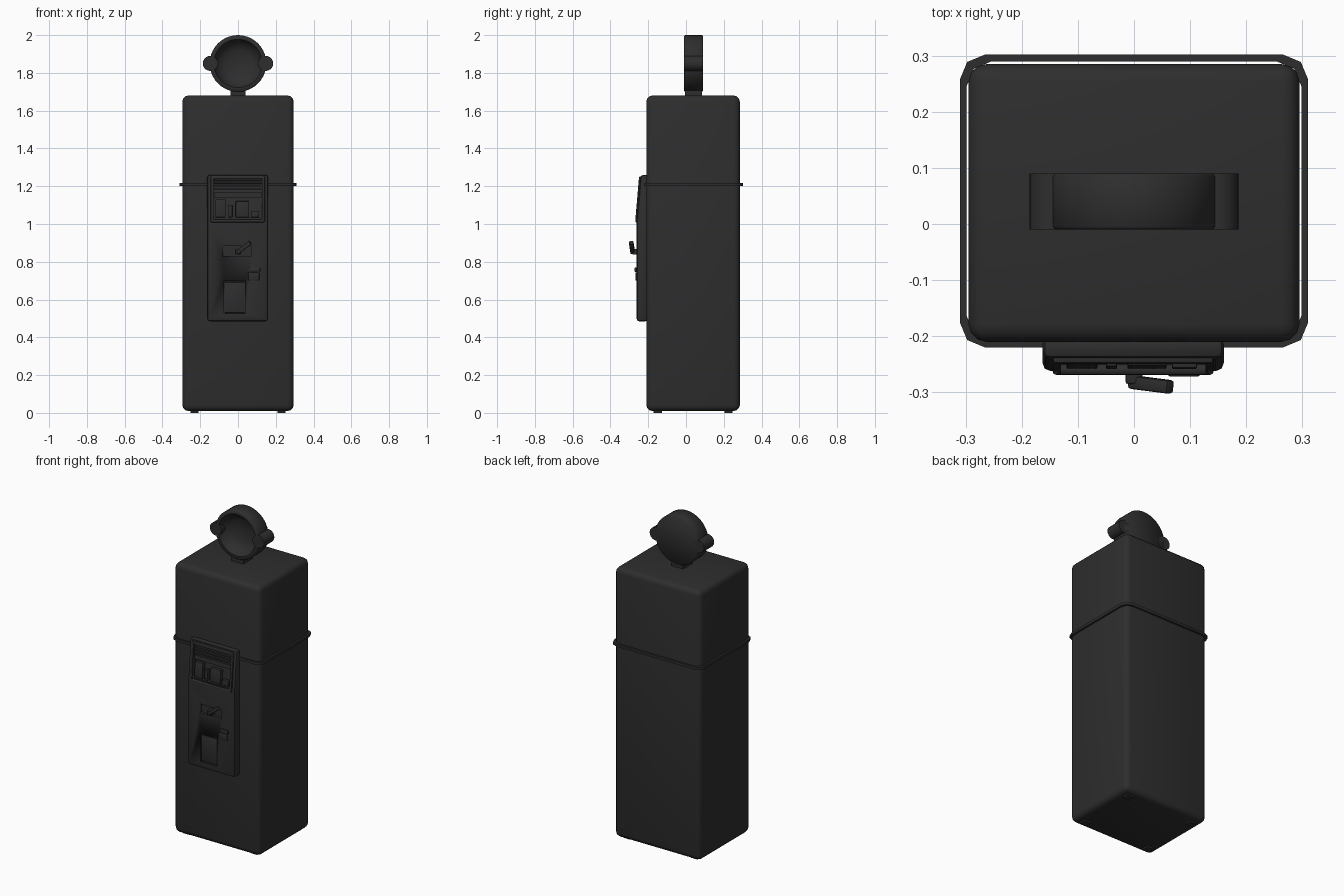
import bpy, bmesh, math
from mathutils import Matrix, Vector

if "Cube" in bpy.data.objects:
    bpy.data.objects.remove(bpy.data.objects["Cube"])

black = bpy.data.materials.new("charcoal_black")
black.use_nodes = True
COLOR = (0.027, 0.027, 0.027, 1)
black.diffuse_color = COLOR
black.node_tree.nodes["Principled BSDF"].inputs["Base Color"].default_value = COLOR

TILT = -0.085  # lean of the upper panel face


def finish(name, bm, bevel=0, segments=2, angle=40):
    if bevel:
        edges = [e for e in bm.edges if e.calc_face_angle(0) > 0.5]
        bmesh.ops.bevel(bm, geom=edges, offset=bevel, segments=segments,
                        affect='EDGES', profile=0.5, clamp_overlap=True)
    bmesh.ops.recalc_face_normals(bm, faces=bm.faces)
    mesh = bpy.data.meshes.new(name)
    bm.to_mesh(mesh)
    bm.free()
    mesh.materials.append(black)
    obj = bpy.data.objects.new(name, mesh)
    bpy.context.collection.objects.link(obj)
    bpy.ops.object.select_all(action='DESELECT')
    obj.select_set(True)
    bpy.context.view_layer.objects.active = obj
    bpy.ops.object.shade_smooth_by_angle(angle=math.radians(angle))
    return obj


def box(name, x, y, z, bevel=0, segments=2, rot=None):
    """Box from (min, max) ranges, optionally turned about its centre."""
    bm = bmesh.new()
    bmesh.ops.create_cube(bm, size=1)
    size = Vector([r[1] - r[0] for r in (x, y, z)])
    centre = Vector([(r[0] + r[1]) / 2 for r in (x, y, z)])
    bmesh.ops.transform(bm, matrix=Matrix.Diagonal(size).to_4x4(), verts=bm.verts)
    turn = rot if rot else Matrix.Identity(4)
    bmesh.ops.transform(bm, matrix=Matrix.Translation(centre) @ turn, verts=bm.verts)
    return finish(name, bm, bevel, segments)


def prism(name, profile, x, bevel=0):
    """Extrude a (y, z) profile across the x range."""
    bm = bmesh.new()
    face = bm.faces.new([bm.verts.new((x[0], y, z)) for y, z in profile])
    new = bmesh.ops.extrude_face_region(bm, geom=[face])["geom"]
    bmesh.ops.translate(bm, vec=(x[1] - x[0], 0, 0),
                        verts=[v for v in new if isinstance(v, bmesh.types.BMVert)])
    return finish(name, bm, bevel)


def cut(target, cutter):
    mod = target.modifiers.new("cut", 'BOOLEAN')
    mod.operation, mod.solver, mod.object = 'DIFFERENCE', 'EXACT', cutter
    cutter.hide_render = True
    bpy.ops.object.select_all(action='DESELECT')
    target.select_set(True)
    bpy.context.view_layer.objects.active = target
    bpy.ops.object.modifier_apply(modifier=mod.name)


def tilted(name, x, z, front, back, bevel=0):
    """Box lying along the leaning face; front and back are offsets from it."""
    y = -0.262 + 0.085 * ((z[0] + z[1]) / 2 - 1.0)
    return box(name, x, (y - front, y + back), z, bevel, 2, Matrix.Rotation(TILT, 4, 'X'))


# Cabinet and feet
box("cabinet", (-0.295, 0.295), (-0.21, 0.285), (0.01, 1.68), 0.032, 3)
for sx, side in ((-1, "right"), (1, "left")):
    for y, end in ((-0.15, "front"), (0.225, "back")):
        box(f"{end}_{side}_foot", (sx * 0.23 - 0.022, sx * 0.23 + 0.022),
            (y - 0.022, y + 0.022), (0, 0.025))


# Loop of trim standing just clear of the cabinet
def corner_loop(hx, hy, r):
    pts = []
    for sx, sy, start in ((1, 1, 0), (-1, 1, 90), (-1, -1, 180), (1, -1, 270)):
        for k in range(3):
            a = math.radians(start + k * 45)
            pts.append((sx * (hx - r) + r * math.cos(a),
                        0.041 + sy * (hy - r) + r * math.sin(a)))
    return pts


bm = bmesh.new()
rings = [[bm.verts.new((x, y, z)) for x, y in corner_loop(0.3045 + d, 0.255 + d, 0.045)]
         for d, z in ((-0.006, 1.202), (0.006, 1.202), (0.006, 1.218), (-0.006, 1.218))]
for i in range(4):
    a, b = rings[i], rings[(i + 1) % 4]
    for j in range(12):
        k = (j + 1) % 12
        bm.faces.new((a[j], a[k], b[k], b[j]))
finish("trim_band", bm, angle=60)

# Dish head: a drum with a hollow bowl in the front
bm = bmesh.new()
outline = [(0.0, 0.09), (0.146, 0.09), (0.15, 0.085), (0.15, -0.005), (0.146, -0.01),
           (0.128, -0.01), (0.122, 0.002), (0.105, 0.03), (0.07, 0.048), (0.0, 0.055)]
SIDES = 40
loops = []
for r, y in outline:
    n = SIDES if r else 1
    loops.append([bm.verts.new((r * math.cos(2 * math.pi * k / n), y,
                                1.85 + r * math.sin(2 * math.pi * k / n))) for k in range(n)])
for a, b in zip(loops, loops[1:]):
    for k in range(SIDES):
        quad = [a[k % len(a)], a[(k + 1) % len(a)], b[(k + 1) % len(b)], b[k % len(b)]]
        bm.faces.new(list(dict.fromkeys(quad)))
finish("dish_head", bm, angle=60)

# Rounded lugs either side of the head, and the neck
for sx, side in ((-1, "right"), (1, "left")):
    bm = bmesh.new()
    bmesh.ops.create_cone(bm, cap_ends=True, segments=20, radius1=0.04, radius2=0.04, depth=0.1,
                          matrix=Matrix.Translation((sx * 0.146, 0.04, 1.85))
                          @ Matrix.Rotation(math.pi / 2, 4, 'X'))
    finish(f"{side}_lug", bm)
box("neck", (-0.04, 0.04), (-0.005, 0.085), (1.66, 1.72))

# Service panel, with leaning upper face
panel = prism("service_panel", [(-0.2, 0.485), (-0.262, 0.485), (-0.262, 1.0),
                                (-0.24, 1.26), (-0.2, 1.26)], (-0.163, 0.16), 0.014)
frame = tilted("window_frame", (-0.145, 0.142), (1.008, 1.252), 0.008, 0.01, 0.006)
window = tilted("window_cutter", (-0.13, 0.127), (1.022, 1.24), 0.03, 0.022)
slot = box("slot_cutter", (-0.08, 0.07), (-0.3, -0.245), (0.828, 0.883))
hatch = box("hatch_cutter", (-0.075, 0.04), (-0.3, -0.25), (0.525, 0.697))
cut(panel, window)
cut(frame, window)
cut(panel, slot)
cut(panel, hatch)
for helper in (window, slot, hatch):
    bpy.data.objects.remove(helper)

# Louvres and selector blocks in the window
for i in range(4):
    z = 1.18 + i * 0.016
    tilted(f"louvre_{i + 1}", (-0.128, 0.125), (z, z + 0.008), 0.002, 0.024)
tilted("window_sill", (-0.128, 0.125), (1.14, 1.165), -0.006, 0.024)
for i, (x0, x1, z0, z1) in enumerate(((-0.12, -0.065, 1.035, 1.13), (-0.05, -0.03, 1.035, 1.1),
                                      (-0.012, 0.058, 1.035, 1.12), (0.068, 0.112, 1.035, 1.068))):
    tilted(f"selector_block_{i + 1}", (x0, x1), (z0, z1), 0.0, 0.024, 0.003)

# Slanted lever in its slot
box("lever_base", (-0.015, 0.015), (-0.285, -0.24), (0.838, 0.868), 0.004)
box("lever", (-0.015, 0.075), (-0.298, -0.274), (0.864, 0.886), 0.005, 2,
    Matrix.Rotation(-math.radians(38), 4, 'Y') @ Matrix.Rotation(-0.1, 4, 'Z'))

# Coin return cup and hatch door
box("return_cup", (0.053, 0.113), (-0.268, -0.25), (0.7, 0.745), 0.006)
box("return_lip", (0.06, 0.118), (-0.272, -0.25), (0.745, 0.77), 0.005)
box("hatch_door", (-0.07, 0.035), (-0.257, -0.245), (0.53, 0.692), 0.002)
